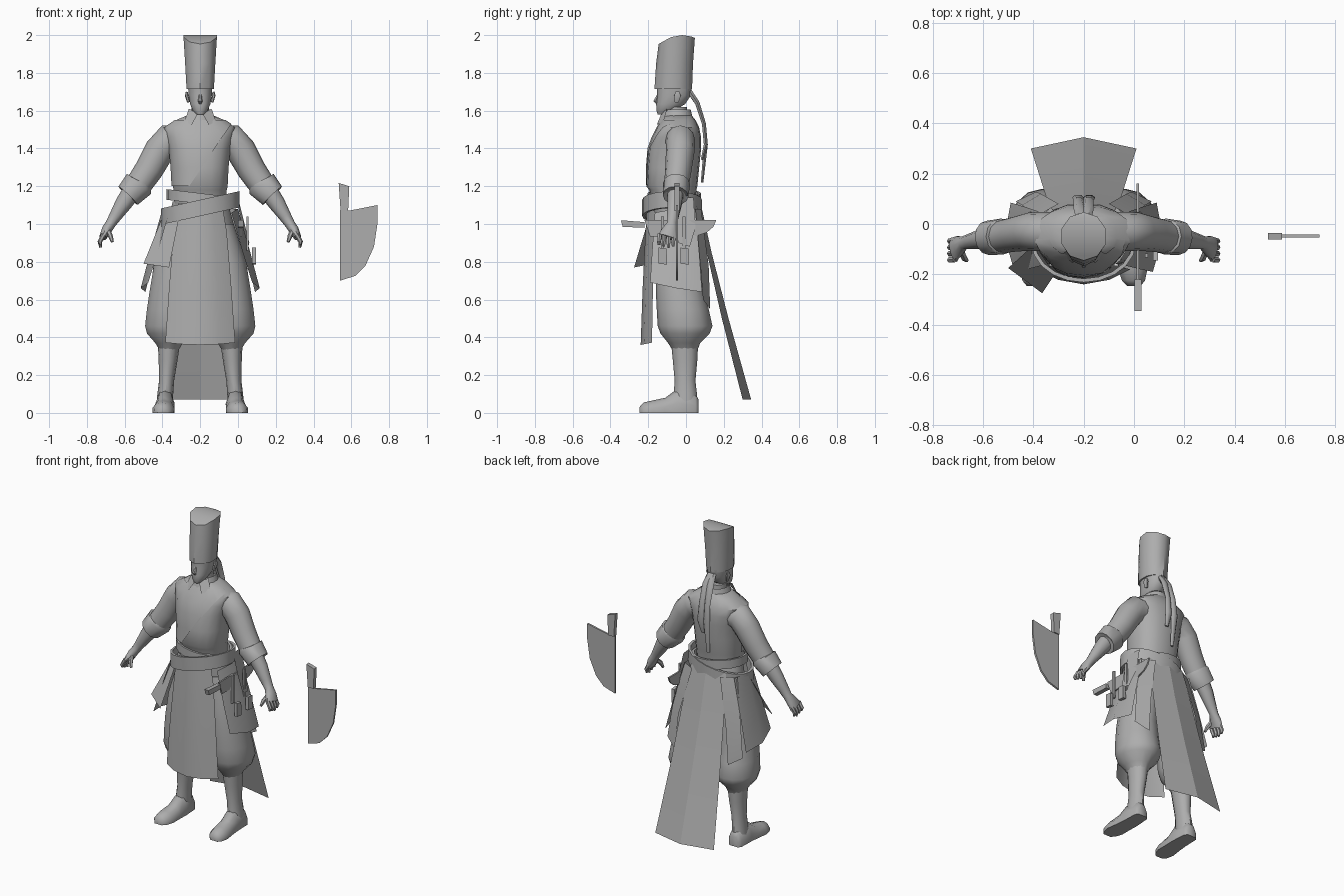
import bpy, bmesh, math
from mathutils import Vector as V

CX = -0.2  # body centre line
mat = bpy.data.materials.new("plain_grey")
mat.diffuse_color = (0.42, 0.42, 0.42, 1)


def finish(name, bm, angle=40, dx=CX):
    bmesh.ops.recalc_face_normals(bm, faces=bm.faces)
    me = bpy.data.meshes.new(name)
    bm.to_mesh(me)
    bm.free()
    ob = bpy.data.objects.new(name, me)
    ob.location.x = dx
    bpy.context.collection.objects.link(ob)
    me.materials.append(mat)
    bpy.ops.object.select_all(action='DESELECT')
    ob.select_set(True)
    bpy.context.view_layer.objects.active = ob
    bpy.ops.object.shade_smooth_by_angle(angle=math.radians(angle))
    return ob


def skin(bm, rows, closed):
    """Bridge rows of points with quads."""
    rows = [[bm.verts.new(p) for p in r] for r in rows]
    n = len(rows[0])
    for a, b in zip(rows, rows[1:]):
        for i in range(n if closed else n - 1):
            j = (i + 1) % n
            bm.faces.new((a[i], a[j], b[j], b[i]))
    return rows


def sheet(name, rows, angle=20):
    bm = bmesh.new()
    skin(bm, rows, False)
    return finish(name, bm, angle)


def loft(name, rings, n=14, power=1.0, cap=True, cut=None, angle=40):
    """Horizontal rings: (z, centre x, half width, front y, back y)."""
    def c(t):
        return math.copysign(abs(t) ** power, t)
    rows = []
    for z, x, hx, yf, yb in rings:
        rows.append([(x + hx * c(math.sin(a)), (yf + yb) / 2 - (yb - yf) / 2 * c(math.cos(a)), z)
                     for a in (math.tau * i / n for i in range(n))])
    bm = bmesh.new()
    rows = skin(bm, rows, True)
    if cap:
        bm.faces.new(rows[0])
        bm.faces.new(rows[-1])
    for co, no in cut or []:
        bmesh.ops.bisect_plane(bm, geom=bm.verts[:] + bm.edges[:] + bm.faces[:],
                               plane_co=co, plane_no=no, clear_outer=True)
    return finish(name, bm, angle)


def tube(name, path, side=(0, 1, 0), n=10, angle=45):
    """Rings across a path: (x, y, z, radius across, radius along side)."""
    pts = [V(p[:3]) for p in path]
    rows = []
    for i, p in enumerate(path):
        t = (pts[min(i + 1, len(pts) - 1)] - pts[max(i - 1, 0)]).normalized()
        u = V(side)
        u = (u - t * u.dot(t)).normalized()
        v = t.cross(u)
        rows.append([pts[i] + v * p[3] * math.cos(a) + u * p[4] * math.sin(a)
                     for a in (math.tau * k / n for k in range(n))])
    bm = bmesh.new()
    rows = skin(bm, rows, True)
    bm.faces.new(rows[0])
    bm.faces.new(rows[-1])
    return finish(name, bm, angle)


def plate(name, outline, axis, at, thick, dx=CX):
    """Flat outline extruded along x or y."""
    bm = bmesh.new()
    rows = [[(at + d, a, b) if axis == 'x' else (a, at + d, b) for a, b in outline]
            for d in (-thick / 2, thick / 2)]
    for r in skin(bm, rows, True):
        bm.faces.new(r)
    return finish(name, bm, 30, dx)


# Hat with slanted top
bm = bmesh.new()
hat = []
for z, hx, yf, yb in ((1.715, .076, -.167, .032), (1.85, .084, -.158, .037), (2, .093, -.145, .047)):
    row = []
    for i in range(10):
        a = math.tau * i / 10
        y = (yf + yb) / 2 - (yb - yf) / 2 * math.cos(a)
        top = min(2, 2 - .55 * (-.06 - y), 2 - .4 * (y - .01))
        row.append((hx * math.sin(a), y, min(z, top)))
    hat.append(row)
hat = skin(bm, hat, True)
bm.faces.new(hat[0])
bmesh.ops.triangulate(bm, faces=[bm.faces.new(hat[-1])])
finish("hat", bm)

# Head, nose, ears, neck
loft("head", [(1.58, 0, .02, -.15, -.10), (1.60, 0, .04, -.156, -.06), (1.635, 0, .055, -.158, -.005),
              (1.68, 0, .063, -.152, .025), (1.73, 0, .066, -.155, .03)], 14, .9)
tube("nose", [(0, -.148, 1.685, .007, .006), (0, -.162, 1.65, .012, .012), (0, -.152, 1.637, .008, .006)], n=6)
loft("neck", [(1.5, 0, .055, -.11, .01), (1.62, 0, .045, -.105, .005)], 12)
for s in (-1, 1):
    tube("ear", [(s * .062, -.05, 1.645, .008, .012), (s * .072, -.045, 1.68, .009, .02),
                 (s * .07, -.045, 1.70, .006, .012)], n=6)

# Hair ribbons down the back
for s, end in ((-1, 1.22), (1, 1.34)):
    tube("hair_ribbon", [(s * .01, .02, 1.70, .02, .015), (s * .015, .06, 1.64, .025, .014),
                         (s * .02, .095, 1.53, .02, .012), (s * .022, .105, 1.42, .024, .012),
                         (s * .02, .085, end, .012, .008)], n=6)

# Jacket torso and the overlapping flap
torso = [(1.10, 0, .14, -.185, .05), (1.18, 0, .142, -.195, .055), (1.20, 0, .147, -.21, .06),
         (1.30, 0, .152, -.205, .07), (1.40, 0, .162, -.197, .08), (1.46, 0, .178, -.175, .08),
         (1.51, 0, .19, -.15, .07), (1.55, 0, .13, -.125, .05), (1.575, 0, .07, -.115, .03)]
loft("jacket", torso, 18, .85)
flap = [(z, x, hx + .007, f - .007, b) for z, x, hx, f, b in torso[2:8]]
loft("jacket_flap", flap, 18, .85, False,
     [((.09, 0, 1.42), (.83, 0, -.56)), ((0, -.06, 0), (0, 1, 0))])

# Collar band and points
loft("collar", [(1.545, 0, .085, -.135, .04), (1.605, 0, .062, -.115, .025)], 14, cap=False)
for s in (-1, 1):
    sheet("collar_point", [[(s * .012, -.13, 1.585), (s * .045, -.155, 1.525)],
                           [(s * .06, -.10, 1.61), (s * .085, -.12, 1.54)]])

for s in (-1, 1):
    # Sleeve, rolled cuff, forearm
    tube("sleeve", [(s * .09, -.03, 1.45, .075, .075), (s * .165, -.03, 1.445, .085, .078),
                    (s * .215, -.03, 1.39, .08, .076), (s * .27, -.04, 1.29, .075, .07),
                    (s * .325, -.05, 1.21, .07, .066)], n=12)
    tube("cuff", [(s * .318, -.05, 1.225, .068, .066), (s * .325, -.05, 1.212, .083, .072),
                  (s * .382, -.055, 1.15, .07, .068), (s * .375, -.055, 1.16, .05, .05)], n=12)
    tube("forearm", [(s * .36, -.055, 1.175, .05, .045), (s * .405, -.06, 1.11, .045, .04),
                     (s * .45, -.07, 1.04, .033, .032), (s * .475, -.075, 1.00, .027, .027),
                     (s * .495, -.085, .97, .027, .04), (s * .515, -.10, .93, .02, .05)], n=10)
    # Fingers and thumb
    for k in range(4):
        y = -.065 - .025 * k
        tube("finger", [(s * .51, y, .945, .013, .013), (s * .532, y - .003, .905, .012, .012),
                        (s * .527, y - .003, .875 + .008 * abs(k - 1), .007, .008)], n=6)
    tube("thumb", [(s * .49, -.10, .97, .014, .014), (s * .475, -.135, .935, .013, .013),
                   (s * .465, -.145, .905, .008, .008)], n=6)
    # Baggy trouser leg and shin
    loft("trouser_leg", [(1.0, s * .09, .09, -.15, .08), (.80, s * .13, .115, -.16, .09),
                         (.65, s * .15, .12, -.16, .10), (.55, s * .16, .125, -.155, .12),
                         (.46, s * .165, .13, -.15, .14), (.42, s * .165, .12, -.135, .125),
                         (.37, s * .165, .075, -.095, .075), (.33, s * .165, .05, -.07, .06)], 14)
    loft("shin", [(.38, s * .165, .06, -.08, .065), (.28, s * .17, .05, -.07, .06),
                  (.17, s * .178, .04, -.06, .05), (.10, s * .185, .042, -.065, .058),
                  (.0, s * .19, .045, -.07, .062)], 12)
    # Shoe with flat sole
    bm = bmesh.new()
    rows = []
    for y, x, w, h in ((.067, .188, .03, .07), (.05, .188, .045, .10), (-.05, .186, .05, .125),
                       (-.11, .19, .052, .08), (-.18, .195, .057, .065), (-.225, .198, .045, .055),
                       (-.247, .2, .025, .03)):
        rows.append([(s * (x + w * a), y, h * b) for a, b in
                     ((-1, 0), (1, 0), (1.02, .4), (.6, .85), (0, 1), (-.6, .85), (-1.02, .4))])
    rows = skin(bm, rows, True)
    bm.faces.new(rows[0])
    bm.faces.new(rows[-1])
    finish("shoe", bm, 50)
    # Side and rear skirt panels
    sheet("side_panel", [[(s * .165, -.165, 1.06), (s * .2, -.06, 1.08), (s * .18, .05, 1.08)],
                         [(s * .225, -.18, .85), (s * .265, -.055, .85), (s * .24, .07, .85)],
                         [(s * .275, -.19, .69), (s * .315, -.05, .66), (s * .29, .085, .64)]], 45)
    sheet("rear_panel", [[(s * .19, .03, 1.08), (s * .10, .08, 1.08)],
                         [(s * .245, .075, .80), (s * .17, .12, .78)],
                         [(s * .27, .09, .60), (s * .19, .128, .55)]])

# Hips
loft("hips", [(.76, 0, .18, -.15, .08), (.95, 0, .19, -.16, .08), (1.12, 0, .145, -.18, .055)], 16)

# Front apron, bowed around the legs
rows = []
for z, w, yc, ye in ((1.10, .115, -.205, -.165), (.95, .14, -.215, -.165), (.65, .165, -.23, -.175), (.36, .185, -.24, -.18)):
    rows.append([(w * t, yc + (ye - yc) * t * t, z + .012 * t * t) for t in (-1, -.55, 0, .55, 1)])
sheet("front_apron", rows, 30)
# Short flap over the right hip
sheet("hip_flap", [[(-.195, -.08, 1.05), (-.115, -.20, 1.02)], [(-.3, -.175, .79), (-.165, -.275, .77)]])
# Long back apron
sheet("back_apron", [[(w * t, yc + (ye - yc) * abs(t), z) for t in (-1, 0, 1)]
                     for z, w, yc, ye in ((1.1, .125, .08, .055), (.85, .15, .135, .11),
                                          (.5, .175, .225, .19), (.07, .21, .345, .30))], 10)


def belt(name, z, tilt, half, hx, yf, yb, bow=0.0):
    """Band around the waist, tilted sideways."""
    rows = []
    for dz, g in ((-half, -.015), (-half, 0), (half, 0), (half, -.015), (-half, -.015)):
        row = []
        for i in range(20):
            a = math.tau * i / 20
            x = (hx + g) * math.sin(a)
            y = (yf + yb) / 2 - ((yb - yf) / 2 + g) * math.cos(a)
            row.append((x, y, z + tilt * x + bow * y + dz))
        rows.append(row)
    bm = bmesh.new()
    skin(bm, rows, True)
    bmesh.ops.remove_doubles(bm, verts=bm.verts, dist=1e-5)
    finish(name, bm, 40)


# Waist belts and knotted tail
belt("wide_belt", 1.085, .22, .043, .208, -.232, .085)
belt("narrow_sash", 1.135, -.12, .028, .178, -.205, .08)
sheet("sash_tail", [[(.20, -.05, 1.14), (.19, .04, 1.14)], [(.235, -.05, 1.0), (.225, .05, .98)],
                    [(.26, -.04, .9), (.255, .02, .88)]])

# Knife carried through the belt
plate("knife_handle", [(-.345, 1.02), (-.22, 1.01), (-.22, .98), (-.335, .985)], 'x', .215, .028)
plate("knife_blade", [(-.22, 1.02), (.16, 1.02), (.145, .985), (.11, .955), (.05, .935), (-.19, .935)], 'x', .215, .01)

# Small tools hung on the left panel
for y in (-.125, -.01):
    plate("tool_loop", [(y - .02, .79), (y + .025, .785), (y + .022, .87), (y - .02, .875)], 'x', .285, .02)
    plate("tool_strap", [(y - .008, .86), (y + .008, .86), (y + .008, 1.04), (y - .008, 1.04)], 'x', .25, .012)

# Separate cleaver
plate("cleaver_blade", [(.54, .70), (.54, 1.075), (.585, 1.07), (.738, 1.10), (.738, 1.0), (.72, .88),
                        (.675, .78), (.62, .725)], 'y', -.048, .012, 0)
plate("cleaver_handle", [(.543, 1.07), (.583, 1.07), (.589, 1.20), (.533, 1.217)], 'y', -.048, .026, 0)
